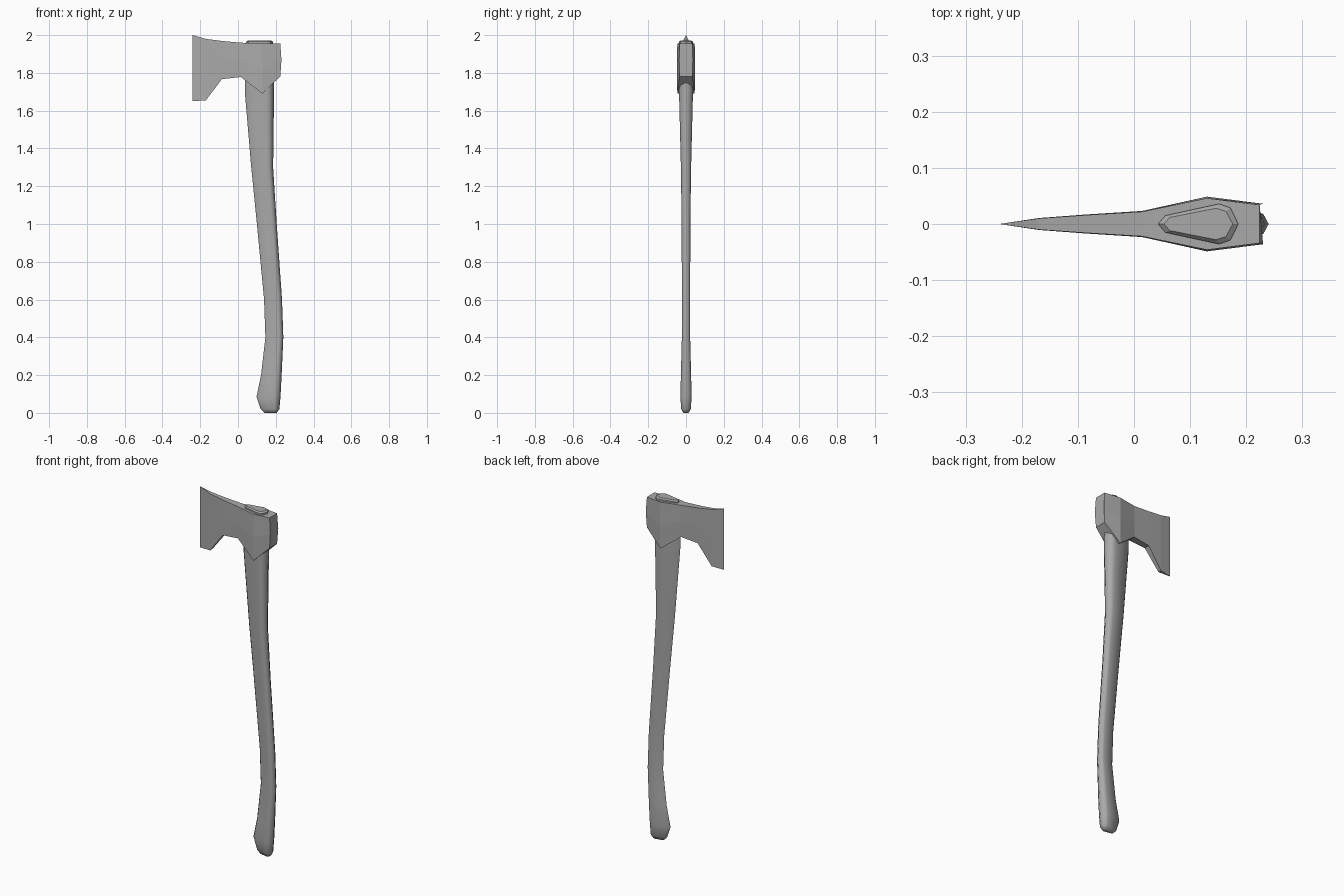
import bpy
import bmesh
import math

cube = bpy.data.objects.get("Cube")
if cube:
    bpy.data.objects.remove(cube, do_unlink=True)

grey = bpy.data.materials.new("plain_grey")
grey.use_nodes = True
colour = (0.4, 0.4, 0.4, 1)
grey.diffuse_color = colour
grey.node_tree.nodes["Principled BSDF"].inputs["Base Color"].default_value = colour


def loft(name, rings):
    """Bridge closed rings of points in order and cap both ends."""
    bm = bmesh.new()
    loops = [[bm.verts.new(p) for p in ring] for ring in rings]
    count = len(loops[0])
    for a, b in zip(loops, loops[1:]):
        for i in range(count):
            j = (i + 1) % count
            bm.faces.new((a[i], a[j], b[j], b[i]))
    bm.faces.new(loops[0])
    bm.faces.new(loops[-1])
    bmesh.ops.remove_doubles(bm, verts=bm.verts, dist=0.0005)
    bmesh.ops.recalc_face_normals(bm, faces=bm.faces)
    mesh = bpy.data.meshes.new(name)
    bm.to_mesh(mesh)
    bm.free()
    mesh.materials.append(grey)
    obj = bpy.data.objects.new(name, mesh)
    bpy.context.collection.objects.link(obj)
    return obj


# Teardrop section: share of depth from the front edge, share of half width
half_section = [(0, 0), (0.09, 0.42), (0.76, 1), (0.9, 0.8), (1, 0)]
section = half_section + [(u, -v) for u, v in half_section[-2:0:-1]]


def handle_ring(z, x0, x1, width):
    return [(x0 + u * (x1 - x0), v * width, z) for u, v in section]


# Handle: height, front x, back x, half width
handle = loft("handle", [handle_ring(*s) for s in [
    (0.0, 0.14, 0.205, 0.014),
    (0.02, 0.12, 0.219, 0.025),
    (0.085, 0.098, 0.225, 0.03),
    (0.2, 0.122, 0.231, 0.027),
    (0.4, 0.145, 0.24, 0.022),
    (0.6, 0.138, 0.233, 0.022),
    (1.0, 0.1, 0.205, 0.023),
    (1.3, 0.07, 0.186, 0.027),
    (1.7, 0.036, 0.191, 0.037),
    (1.8, 0.036, 0.191, 0.037),
]])

# Handle end showing through the eye, with a bevelled rim
tenon = loft("handle_tenon", [handle_ring(*s) for s in [
    (1.78, 0.043, 0.186, 0.036),
    (1.965, 0.043, 0.186, 0.036),
    (1.972, 0.053, 0.176, 0.028),
]])


def head_ring(x, top, bottom, width, bulge):
    """Six-sided slice of the head, slightly fuller at mid height."""
    mid = (top + bottom) / 2
    full = width * 1.06
    return [(x, -width, top), (x, width, top), (x + bulge, full, mid),
            (x, width, bottom), (x, -width, bottom), (x + bulge, -full, mid)]


# Axe head: x, top z, bottom z, half width, backward bulge
loft("axe_head", [head_ring(*s) for s in [
    (-0.24, 2.0, 1.65, 0.0, 0),
    (-0.17, 1.98, 1.655, 0.01, 0),
    (-0.085, 1.969, 1.767, 0.016, 0),
    (0.015, 1.96, 1.778, 0.022, 0),
    (0.13, 1.956, 1.69, 0.046, 0),
    (0.224, 1.956, 1.782, 0.034, 0.006),
]])

# Soft handle surfaces with sharp end caps
bpy.ops.object.select_all(action="DESELECT")
handle.select_set(True)
bpy.context.view_layer.objects.active = handle
bpy.ops.object.shade_smooth_by_angle(angle=math.radians(65))
